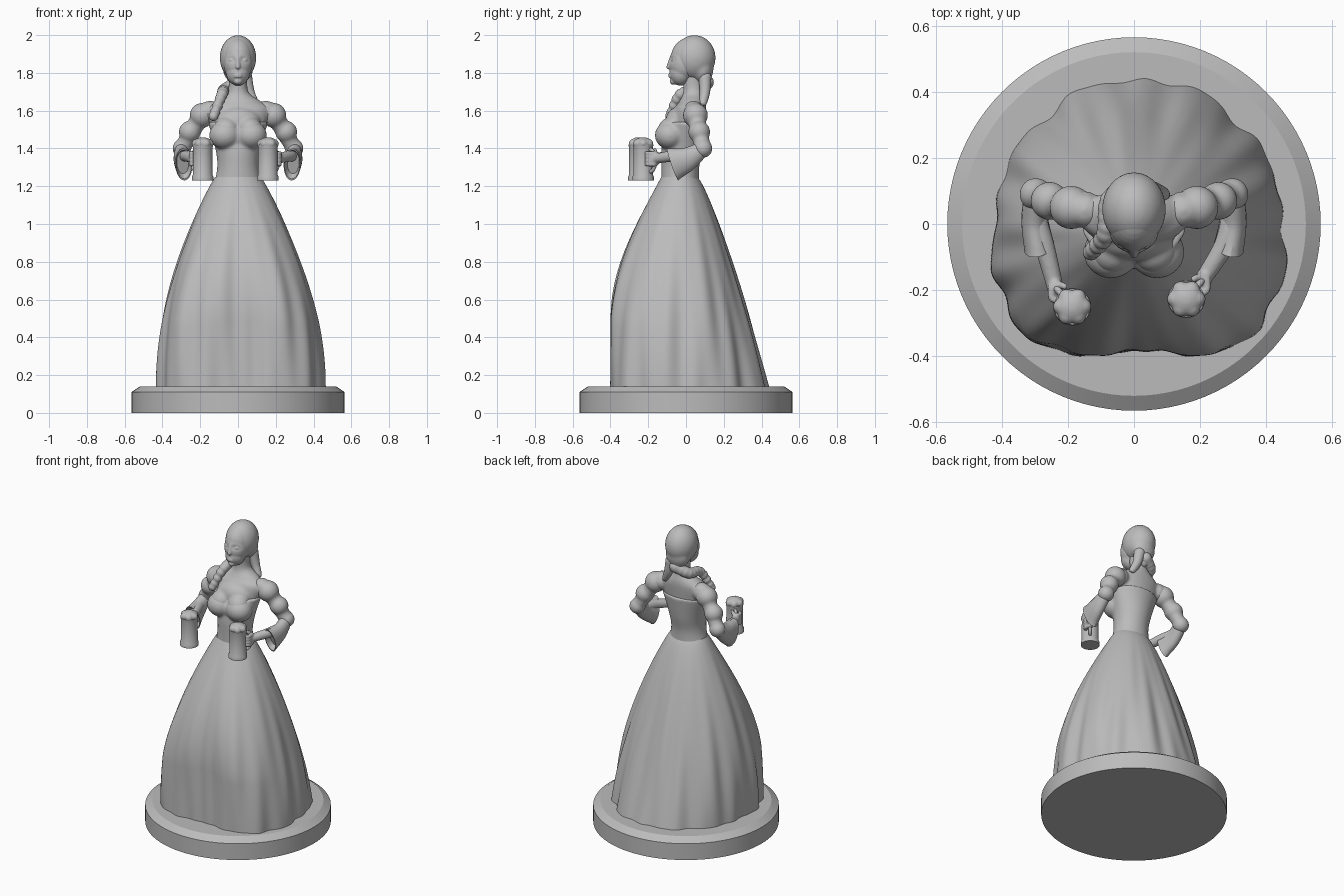
import bpy, bmesh
from math import sin, cos, pi, exp, radians
from mathutils import Vector, Matrix

old = bpy.data.objects.get("Cube")
if old:
    bpy.data.objects.remove(old)

GREY = (0.5, 0.5, 0.5, 1)
stone = bpy.data.materials.new("stone grey")
stone.use_nodes = True
stone.diffuse_color = GREY
stone.node_tree.nodes["Principled BSDF"].inputs["Base Color"].default_value = GREY


def spline(rows, steps):
    """Catmull-Rom interpolation of vectors of any equal length."""
    rows = [Vector(row) for row in rows]
    last = len(rows) - 1
    points = []
    for i in range(last):
        before, start, end, after = (rows[min(max(i + shift, 0), last)] for shift in (-1, 0, 1, 2))
        tangent_in, tangent_out = (end - before) / 2, (after - start) / 2
        for step in range(steps):
            t = step / steps
            bend = t * (1 - t)
            blend = t * t * (3 - 2 * t)
            points.append(start.lerp(end, blend) + tangent_in * bend * (1 - t) - tangent_out * bend * t)
    return points + [rows[last]]


def turn(sides):
    """Evenly spaced angles around a full circle."""
    return [2 * pi * i / sides - pi for i in range(sides)]


def ellipse(x, y, z, width, depth, sides=64):
    return [(x + width * cos(a), y + depth * sin(a), z) for a in turn(sides)]


def skin(bm, rings):
    """Closed surface through a list of equal rings."""
    loops = [[bm.verts.new(point) for point in ring] for ring in rings]
    for lower, upper in zip(loops, loops[1:]):
        for i in range(len(lower)):
            bm.faces.new((lower[i - 1], lower[i], upper[i], upper[i - 1]))
    bm.faces.new(loops[0][::-1])
    bm.faces.new(loops[-1])


def loft(bm, rows):
    """Horizontal sections: height, half width, centre y, half depth."""
    skin(bm, [ellipse(0, y, z, width, depth) for z, width, y, depth in spline(rows, 6)])


def sweep(bm, path, start_size, end_size, hollow=False, sides=20):
    """Tube along a path; each size is (half width, half height)."""
    points = spline(path, 6)
    last = len(points) - 1
    rings, up = [], Vector((0, 0, 1))
    for i, point in enumerate(points):
        along = (points[min(i + 1, last)] - points[max(i - 1, 0)]).normalized()
        up = (up - along * up.dot(along)).normalized()
        across = along.cross(up)
        width, height = Vector(start_size).lerp(Vector(end_size), i / last)

        def ring(push, scale):
            centre = point + along * push * width
            return [centre + scale * (across * width * cos(a) + up * height * sin(a)) for a in turn(sides)]

        if i == 0:
            rings += [ring(-0.8, 0.4), ring(-0.5, 0.8)]
        rings.append(ring(0, 1))
        if i == last:
            rings += [ring(0, 0.9), ring(-0.7, 0.7)] if hollow else [ring(0.5, 0.8), ring(0.8, 0.4)]
    skin(bm, rings)


def blob(bm, centre, size):
    bmesh.ops.create_uvsphere(bm, u_segments=32, v_segments=16, radius=1,
                              matrix=Matrix.Translation(centre) @ Matrix.Diagonal((*size, 1)))


def ball(bm, centre, radius):
    blob(bm, centre, (radius, radius, radius))


def finish(name, bm, voxel=None, soften=3):
    """Make the object; a voxel size melts its pieces together."""
    bmesh.ops.recalc_face_normals(bm, faces=bm.faces[:])
    mesh = bpy.data.meshes.new(name)
    bm.to_mesh(mesh)
    bm.free()
    mesh.materials.append(stone)
    part = bpy.data.objects.new(name, mesh)
    bpy.context.collection.objects.link(part)
    bpy.ops.object.select_all(action='DESELECT')
    part.select_set(True)
    bpy.context.view_layer.objects.active = part
    bpy.ops.object.shade_smooth_by_angle(angle=radians(30))
    if voxel:
        melt = part.modifiers.new("Melt", 'REMESH')
        melt.mode = 'VOXEL'
        melt.voxel_size = voxel
        melt.use_smooth_shade = True
        smooth = part.modifiers.new("Soften", 'SMOOTH')
        smooth.iterations = soften


# Round plinth with chamfered rim
bm = bmesh.new()
skin(bm, [ellipse(0, 0, z, r, r, sides=96) for r, z in ((0.565, 0), (0.565, 0.11), (0.52, 0.14))])
finish("plinth", bm)

# Full skirt: bell outline, slanting folds growing towards the hem, squarer at the front
bm = bmesh.new()
rings = []
HEM_STEPS = 60
for step in range(HEM_STEPS + 1):
    t = step / HEM_STEPS
    flare = min(1, 1.45 * t)
    side = 0.12 + 0.32 * sin(pi / 2 * t ** 0.9)
    front = 0.1 + 0.275 * sin(pi / 2 * flare)
    back = 0.09 + 0.38 * t ** 0.8
    ring = []
    for a in turn(240):
        depth, power = (front, 2 + flare) if a < 0 else (back, 2)
        reach = (abs(cos(a) / side) ** power + abs(sin(a) / depth) ** power) ** (-1 / power)
        wave = sin(9 * a - 3 * t) / 2 + sin(14 * a + 2 + 3 * t) / 2 + sin(23 * a - 2 * t) / 4
        notch = exp(-((a + pi / 2) / 0.2) ** 2)
        reach *= 1 + flare * (0.03 * wave - 0.08 * notch)
        ring.append((0.015 * t + reach * cos(a), reach * sin(a) - 0.03, 1.25 - 1.12 * t))
    rings.append(ring)
skin(bm, rings)
finish("skirt", bm)

# Bodice with bust cups
bm = bmesh.new()
loft(bm, [(1.2, 0.13, -0.03, 0.1), (1.3, 0.11, -0.03, 0.1), (1.4, 0.12, -0.02, 0.11), (1.54, 0.16, 0, 0.11)])
blob(bm, (0, -0.07, 1.46), (0.12, 0.065, 0.065))
for s in (-1, 1):
    blob(bm, (s * 0.07, -0.085, 1.47), (0.083, 0.08, 0.075))
finish("bodice", bm, 0.008, soften=10)

# Chest, shoulders and neck
bm = bmesh.new()
loft(bm, [(1.45, 0.12, 0, 0.09), (1.6, 0.165, 0.02, 0.085), (1.65, 0.12, 0.035, 0.07),
          (1.7, 0.055, 0.04, 0.055), (1.8, 0.05, 0.035, 0.055)])
blob(bm, (0, -0.04, 1.54), (0.12, 0.07, 0.08))
for s in (-1, 1):
    ball(bm, (s * 0.063, -0.08, 1.495), 0.07)
    ball(bm, (s * 0.15, 0.045, 1.59), 0.055)
finish("chest_and_neck", bm, 0.008, soften=10)

# Head: cranium, face, jaw, nose, lips, and sockets pressed in around the eyes
bm = bmesh.new()
blob(bm, (0, 0.03, 1.88), (0.085, 0.11, 0.11))
blob(bm, (0, -0.012, 1.85), (0.076, 0.078, 0.1))
blob(bm, (0, -0.028, 1.8), (0.062, 0.06, 0.068))
for vert in bm.verts:
    if vert.co.y < 0:
        socket = ((abs(vert.co.x) - 0.034) / 0.02) ** 2 + ((vert.co.z - 1.87) / 0.015) ** 2
        vert.co.y += 0.014 * exp(-socket)
sweep(bm, [(0, -0.08, 1.88), (0, -0.095, 1.83)], (0.008, 0.008), (0.012, 0.01))
for z in (1.78, 1.79):
    blob(bm, (0, -0.084, z), (0.022, 0.01, 0.006))
blob(bm, (0, -0.066, 1.755), (0.022, 0.02, 0.018))
for s in (-1, 1):
    blob(bm, (s * 0.033, -0.066, 1.867), (0.016, 0.011, 0.009))
finish("head", bm, 0.005)

# Swept-back hair, tapering to the nape
bm = bmesh.new()
blob(bm, (0, 0.045, 1.88), (0.097, 0.112, 0.12))
blob(bm, (0, 0.085, 1.82), (0.08, 0.06, 0.08))
blob(bm, (0, 0.09, 1.76), (0.045, 0.045, 0.065))
finish("hair", bm, 0.008, soften=8)

# Braid over the right shoulder, loose lock behind the left one
bm = bmesh.new()
beads = spline([(0, 0.11, 1.75), (-0.07, 0.07, 1.71), (-0.085, -0.03, 1.685), (-0.13, -0.085, 1.57)], 4)
for i, bead in enumerate(beads):
    ball(bm, bead, 0.038 - 0.001 * i)
finish("braid", bm, 0.006)
bm = bmesh.new()
sweep(bm, [(0.04, 0.1, 1.78), (0.06, 0.1, 1.7), (0.09, 0.09, 1.64)], (0.035, 0.035), (0.02, 0.02))
finish("hair_lock", bm)

# Arms and tankards, one set for each side
for name, s, mug in (("left", 1, Vector((0.158, -0.227, 0))), ("right", -1, Vector((-0.187, -0.25, 0)))):
    shoulder, elbow = Vector((s * 0.19, 0.05, 1.575)), Vector((s * 0.297, 0.09, 1.4))
    outward = Vector((s * 0.65, 0.76, 0))
    hand = mug + outward * 0.08 + Vector((0, 0, 1.345))

    # Upper sleeve of three puffs, hung from the shoulder
    bm = bmesh.new()
    sweep(bm, [(s * 0.14, 0.04, 1.6), shoulder, elbow], (0.055, 0.055), (0.042, 0.042))
    for k in range(3):
        ball(bm, shoulder.lerp(elbow, k / 2) + Vector((s * 0.012 * (k % 2), 0, 0)), 0.066 - 0.008 * k)
    finish(name + "_puffed_sleeve", bm, 0.007, soften=10)

    # Bell-shaped lower sleeve, open at the wrist
    bm = bmesh.new()
    sweep(bm, [elbow, (s * 0.3, 0.01, 1.345), (s * 0.287, -0.07, 1.315)],
          (0.036, 0.036), (0.046, 0.09), hollow=True)
    finish(name + "_bell_sleeve", bm)

    # Forearm, palm, fingers and thumb
    bm = bmesh.new()
    sweep(bm, [(s * 0.298, 0.01, 1.365), (s * 0.27, -0.07, 1.36), hand], (0.036, 0.036), (0.025, 0.025))
    blob(bm, hand, (0.025, 0.03, 0.042))
    grip = [hand + Vector((s * x, y, 0)) for x, y in ((0.01, 0), (0.01, -0.035), (-0.015, -0.045))]
    for k in range(4):
        lift = Vector((0, 0, 0.02 * k - 0.03))
        sweep(bm, [point + lift for point in grip], (0.011, 0.011), (0.01, 0.01))
    sweep(bm, [hand + Vector((0, 0.01, 0.02)), hand + Vector((s * -0.03, 0, 0.05))], (0.013, 0.013), (0.01, 0.01))
    finish(name + "_forearm", bm, 0.006)

    # Tankard body with foot and rim, and a half-round handle
    bm = bmesh.new()
    profile = ((0.057, 1.23), (0.057, 1.25), (0.052, 1.26), (0.051, 1.4), (0.055, 1.42))
    skin(bm, [ellipse(mug.x, mug.y, z, r, r) for r, z in profile])
    finish(name + "_tankard", bm)
    bm = bmesh.new()
    loop = [mug + outward * (0.045 + 0.04 * sin(a)) + Vector((0, 0, 1.335 + 0.06 * cos(a)))
            for a in (pi * k / 6 for k in range(7))]
    sweep(bm, loop, (0.01, 0.01), (0.01, 0.01))
    finish(name + "_tankard_handle", bm)

    # Lumpy foam
    bm = bmesh.new()
    blob(bm, mug + Vector((0, 0, 1.425)), (0.05, 0.05, 0.035))
    for a in turn(6):
        ball(bm, mug + Vector((0.034 * cos(a), 0.034 * sin(a), 1.425)), 0.025)
    finish(name + "_foam", bm, 0.006, soften=8)
